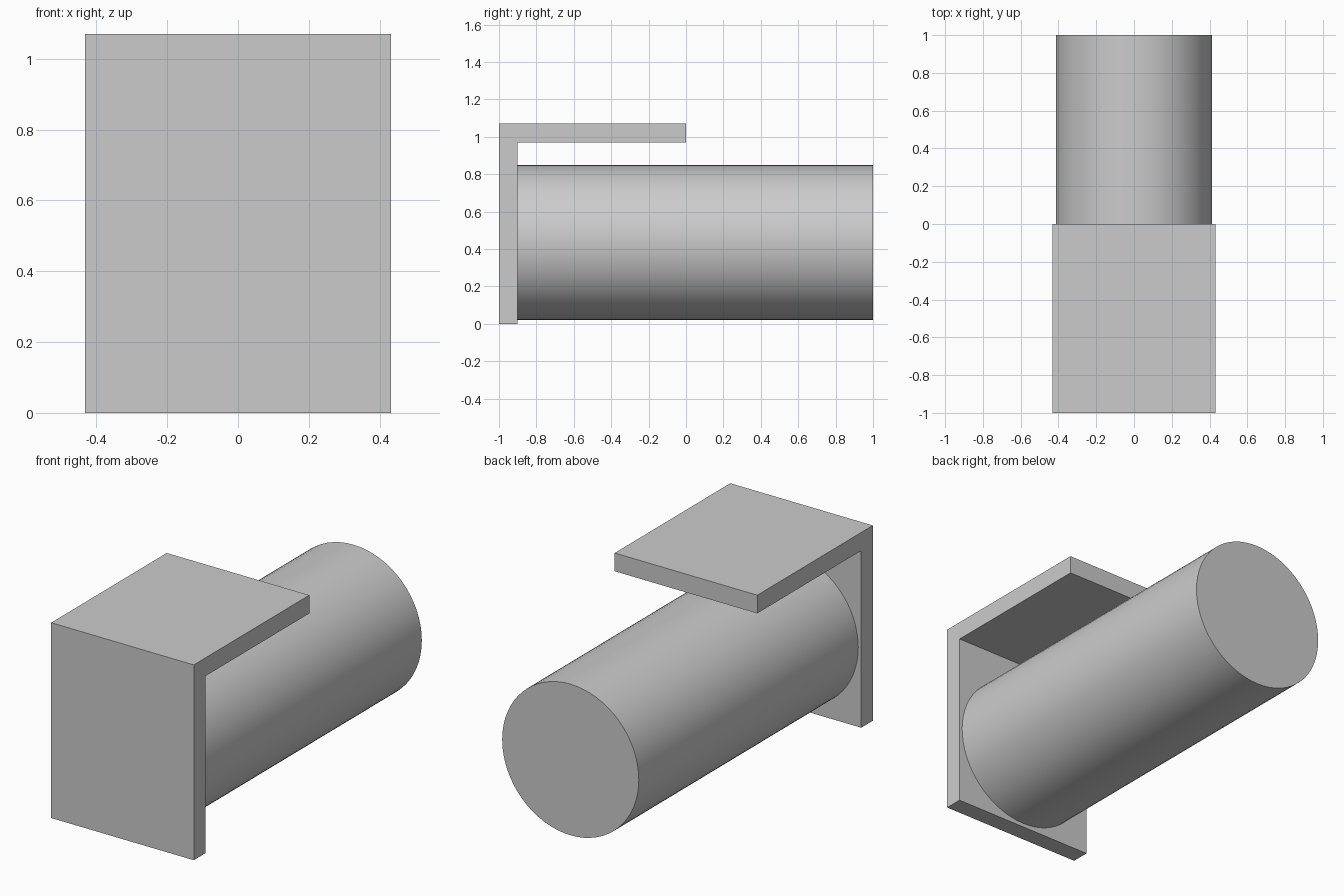
import bpy, bmesh
from math import pi

if "Cube" in bpy.data.objects:
    bpy.data.objects.remove(bpy.data.objects["Cube"])

HALF_W = 0.432

# L-shaped bracket: side profile (y, z) extruded across x
profile = [(-1, 0), (-0.9, 0), (-0.9, 0.97), (0, 0.97), (0, 1.07), (-1, 1.07)]
bm = bmesh.new()
face = bm.faces.new([bm.verts.new((-HALF_W, y, z)) for y, z in profile])
ext = bmesh.ops.extrude_face_region(bm, geom=[face])
verts = [v for v in ext["geom"] if isinstance(v, bmesh.types.BMVert)]
bmesh.ops.translate(bm, verts=verts, vec=(2 * HALF_W, 0, 0))
bmesh.ops.recalc_face_normals(bm, faces=bm.faces[:])
mesh = bpy.data.meshes.new("bracket")
bm.to_mesh(mesh)
bm.free()
bpy.context.collection.objects.link(bpy.data.objects.new("bracket", mesh))

# Round bar running back from the bracket's front plate
bpy.ops.mesh.primitive_cylinder_add(vertices=64, radius=0.414, depth=1.9,
                                    location=(0, 0.05, 0.435), rotation=(pi / 2, 0, 0))
bar = bpy.context.object
bar.name = "round_bar"
bpy.ops.object.shade_smooth_by_angle()
